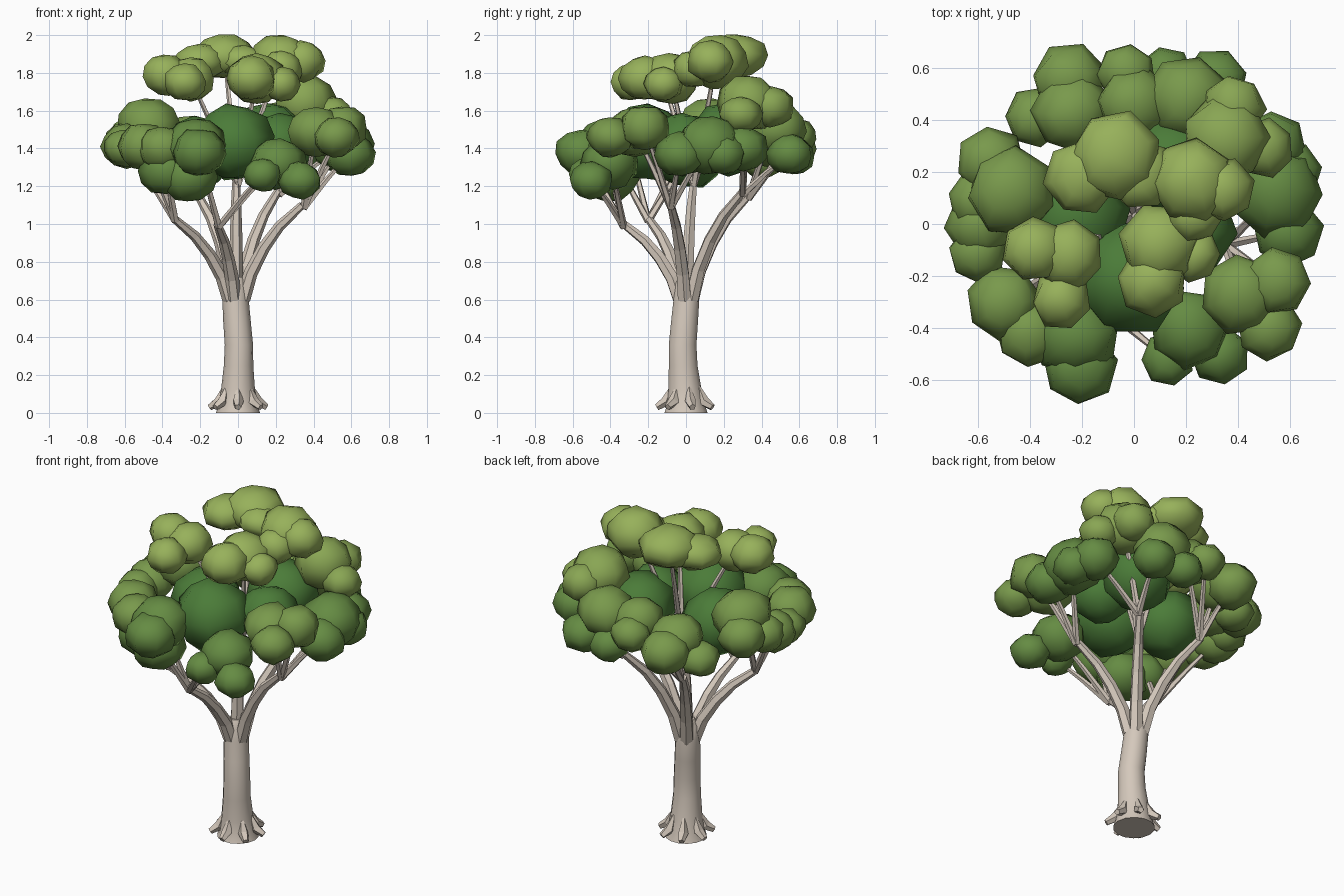
import bpy, bmesh, math, random
from mathutils import Vector, Matrix

if "Cube" in bpy.data.objects:
    bpy.data.objects.remove(bpy.data.objects["Cube"])

random.seed(4)


def material(name, color):
    m = bpy.data.materials.new(name)
    m.diffuse_color = (*color, 1)
    m.use_nodes = True
    m.node_tree.nodes["Principled BSDF"].inputs["Base Color"].default_value = m.diffuse_color
    return m


BARK = material("bark", (0.66, 0.58, 0.50))
LEAVES = [material(f"leaf_{i}", (0.07 + 0.06 * i, 0.20 + 0.06 * i, 0.04 + 0.016 * i))
          for i in range(5)]


def finish(name, bm, mat, smooth=True):
    me = bpy.data.meshes.new(name)
    bmesh.ops.recalc_face_normals(bm, faces=bm.faces)
    bm.to_mesh(me)
    bm.free()
    me.materials.append(mat)
    for p in me.polygons:
        p.use_smooth = smooth and len(p.vertices) < 5
    ob = bpy.data.objects.new(name, me)
    bpy.context.collection.objects.link(ob)
    return ob


def tube(name, points, radii, sides=7, flat_ends=False):
    """Tapered tube swept along a list of points, capped at both ends."""
    pts = [Vector(p) for p in points]
    bm = bmesh.new()
    rings = []
    for i, p in enumerate(pts):
        d = pts[min(i + 1, len(pts) - 1)] - pts[max(i - 1, 0)]
        if flat_ends:
            d = Vector((0, 0, 1))
        d.normalize()
        u = d.cross(Vector((0, 1, 0.01))).normalized()
        v = d.cross(u)
        rings.append([bm.verts.new(p + radii[i] * (u * math.cos(a) + v * math.sin(a)))
                      for a in (2 * math.pi * k / sides for k in range(sides))])
    for a, b in zip(rings, rings[1:]):
        for k in range(sides):
            n = (k + 1) % sides
            bm.faces.new((a[k], a[n], b[n], b[k]))
    bm.faces.new(rings[0][::-1])
    bm.faces.new(rings[-1])
    return finish(name, bm, BARK, sides > 6)


# Trunk: slightly wavy with a flared foot
tube("trunk",
     [(0, 0, 0), (0, 0, .04), (0, -.005, .12), (.003, -.015, .25), (.005, -.018, .36),
      (-.005, -.008, .48), (-.013, .002, .6), (-.013, .002, .68), (-.01, 0, .72)],
     [.117, .103, .09, .078, .075, .073, .07, .062, .04], 14, True)

# Root stubs around the foot
for i in range(7):
    a = 2 * math.pi * (i + .25) / 7
    c, s = math.cos(a), math.sin(a)
    tube(f"root_{i}", [(.075 * c, .075 * s, .14), (.105 * c, .105 * s, .06),
                       (.155 * c, .155 * s, .03)], [.008, .03, .018], 5)

# Main limbs leave the trunk top, rise and then sweep outward
TIPS = [(-.33, -.2, 1.03), (-.1, -.33, 1.0), (.35, -.08, 1.1),
        (-.2, .33, 1.15), (.22, .3, 1.17), (.0, .04, 1.22)]
tips = [Vector(t) for t in TIPS]
for i, t in enumerate(tips):
    pts, base = [], Vector((-.01, 0, .6))
    for f, out in ((0, .1), (.28, .22), (.55, .42), (.78, .66), (1, 1)):
        pts.append((base.x + t.x * out, base.y + t.y * out, .6 + (t.z - .6) * f))
    tube(f"limb_{i}", pts, [.04, .037, .033, .028, .021], 6)

# Foliage clusters: limb that carries it, then x, y, z, radius of each clump
UPPER = {
    "top_back": (5, [(-.07, .26, 1.89, .17), (-.2, .18, 1.86, .14), (.02, .19, 1.86, .13)]),
    "top_right": (5, [(.22, .16, 1.86, .16), (.34, .13, 1.86, .12), (.23, .04, 1.82, .11)]),
    "top_front": (5, [(.1, -.08, 1.77, .15), (.07, -.22, 1.77, .13), (.23, -.12, 1.74, .1)]),
    "top_left": (5, [(-.25, -.12, 1.77, .13), (-.38, -.1, 1.79, .12), (-.28, -.29, 1.75, .11)]),
    "shoulder": (4, [(.35, .33, 1.64, .165), (.38, .45, 1.62, .12), (.5, .29, 1.58, .11)]),
}
LOWER_FRONT = {
    "front_right": (2, [(.41, -.27, 1.49, .15), (.55, -.22, 1.51, .13), (.52, -.4, 1.46, .12)]),
    "front_low": (1, [(.21, -.4, 1.32, .15), (.13, -.52, 1.26, .1), (.33, -.5, 1.23, .11)]),
    "front_left": (1, [(-.22, -.43, 1.41, .16), (-.21, -.55, 1.38, .14),
                       (-.26, -.41, 1.25, .15), (-.38, -.38, 1.28, .14)]),
    "left_front": (0, [(-.5, -.3, 1.41, .14), (-.4, -.42, 1.4, .13)]),
    "right": (2, [(.55, .12, 1.42, .17), (.59, -.03, 1.37, .13), (.6, .2, 1.37, .12)]),
}
LOWER_BACK = {
    "left": (0, [(-.47, .12, 1.52, .17), (-.59, .0, 1.41, .13), (-.55, .24, 1.46, .13),
                 (-.59, .09, 1.43, .12), (-.6, -.11, 1.4, .11)]),
    "back_left": (3, [(-.25, .55, 1.4, .14), (-.24, .43, 1.44, .15), (-.38, .41, 1.34, .11)]),
    "back": (3, [(.0, .46, 1.5, .14), (-.03, .58, 1.46, .11), (.2, .48, 1.5, .16)]),
    "back_right": (4, [(.31, .55, 1.37, .12), (.53, .3, 1.4, .13), (.12, .57, 1.36, .11)]),
}
CORE = {"core": (5, [(-.02, -.21, 1.43, .21), (-.22, .02, 1.38, .2),
                     (.16, .22, 1.45, .2), (.22, -.02, 1.42, .17)])}


def foliage(name, clumps, squash):
    """Coarse flattened clumps with jittered vertices and a random turn."""
    bm = bmesh.new()
    for x, y, z, r in clumps:
        rot = Matrix.Rotation(random.uniform(0, 6.28), 4, 'Z') @ \
            Matrix.Rotation(random.uniform(-.2, .2), 4, 'X')
        m = Matrix.Translation((x, y, z)) @ Matrix.Diagonal((r, r, r * squash, 1)) @ rot
        new = bmesh.ops.create_uvsphere(bm, u_segments=7, v_segments=6, radius=1.04)["verts"]
        for v in new:
            v.co = m @ (v.co * random.uniform(.95, 1.06))
    height = sum(c[2] for c in clumps) / len(clumps)
    tone = max(0, min(4, round((height - 1.15) / .16)))
    finish(name, bm, LEAVES[0 if name == "foliage_core" else tone])


for group in (UPPER, LOWER_FRONT, LOWER_BACK, CORE):
    for name, (limb, clumps) in group.items():
        squash = .66 if name == "top_back" else .92 if group is CORE else .86
        foliage("foliage_" + name, clumps, squash)
        if group is CORE:
            continue
        # Twigs from the carrying limb into the cluster
        t = tips[limb]
        for k, c in enumerate(clumps[:1 if group is UPPER else 2]):
            p = Vector(c[:3])
            tube(f"twig_{name}_{k}", [t - Vector((0, 0, .015)), t.lerp(p, .5), p],
                 [.02, .015, .01], 5)
